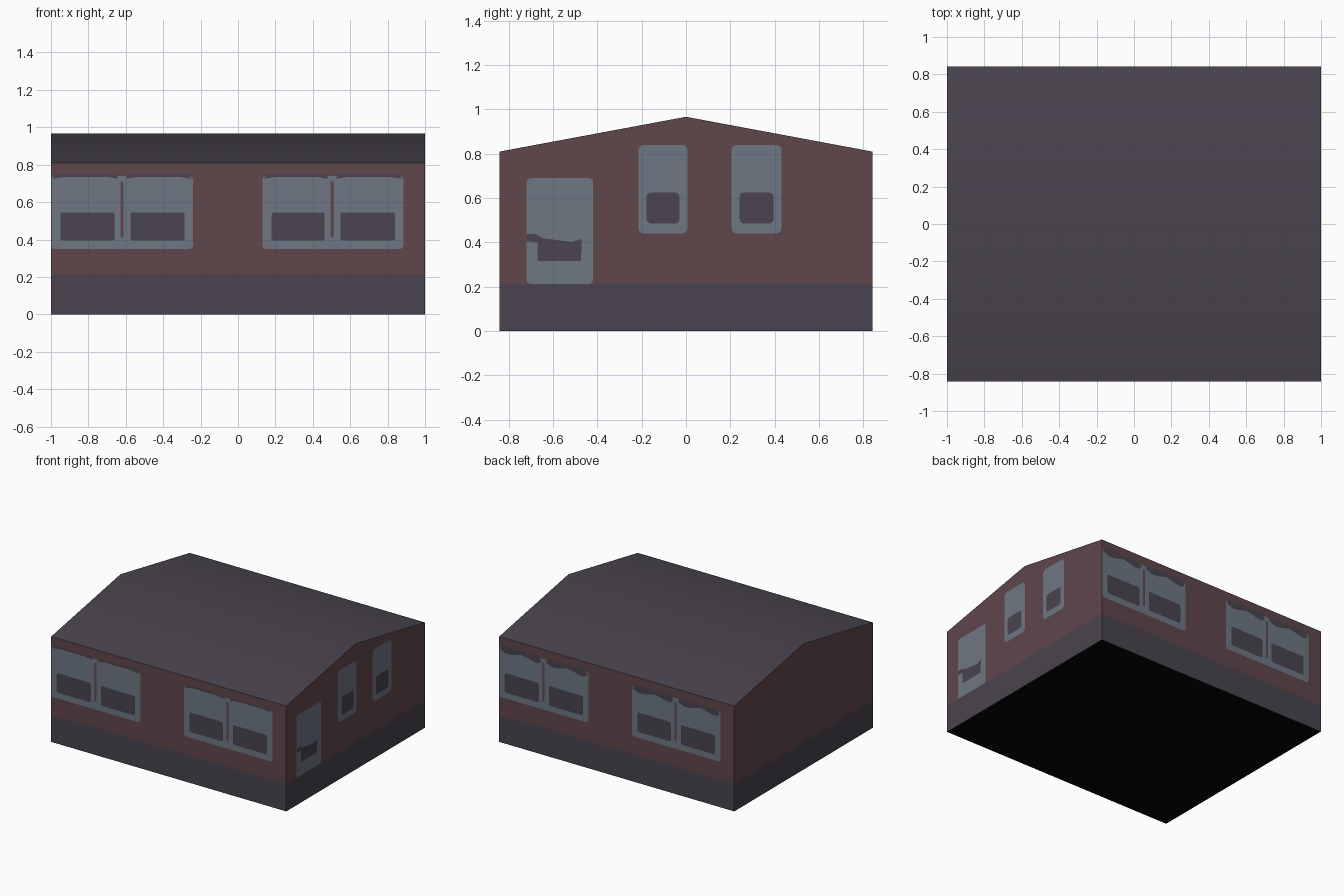
import bpy, bmesh, math

if "Cube" in bpy.data.objects:
    bpy.data.objects.remove(bpy.data.objects["Cube"])

HX, HY = 1.0, 0.842          # half length, half depth
BASE, EAVE, RIDGE = 0.212, 0.81, 0.967


def material(name, rgb):
    m = bpy.data.materials.new(name)
    lin = [((c / 255 + 0.055) / 1.055) ** 2.4 if c > 10 else c / 255 / 12.92 for c in rgb]
    m.diffuse_color = (*lin, 1)
    m.use_nodes = True
    m.node_tree.nodes["Principled BSDF"].inputs["Base Color"].default_value = m.diffuse_color
    return m


RED = material("dull red wall", (96, 71, 75))
DARK = material("dark grey", (74, 68, 78))
GLASS = material("blue grey frame", (110, 119, 131))
BLACK = material("black underside", (5, 5, 5))


def finish(name, bm, mats):
    me = bpy.data.meshes.new(name)
    bm.to_mesh(me)
    bm.free()
    for m in mats:
        me.materials.append(m)
    ob = bpy.data.objects.new(name, me)
    bpy.context.collection.objects.link(ob)
    return ob


# House body: gabled profile extruded along x, coloured by height and direction
bm = bmesh.new()
profile = [(-HY, 0), (HY, 0), (HY, EAVE), (0, RIDGE), (-HY, EAVE)]
end = bm.faces.new([bm.verts.new((-HX, y, z)) for y, z in profile])
ext = bmesh.ops.extrude_face_region(bm, geom=[end], use_keep_orig=True)
bmesh.ops.translate(bm, verts=[v for v in ext["geom"] if isinstance(v, bmesh.types.BMVert)],
                    vec=(2 * HX, 0, 0))
bmesh.ops.bisect_plane(bm, geom=bm.verts[:] + bm.edges[:] + bm.faces[:],
                       plane_co=(0, 0, BASE), plane_no=(0, 0, 1))
bmesh.ops.recalc_face_normals(bm, faces=bm.faces[:])
for f in bm.faces:
    if f.normal.z < -0.5:
        f.material_index = 2
    elif f.normal.z > 0.5:
        f.material_index = 1
        f.smooth = True               # soft ridge
    else:
        f.material_index = 1 if f.calc_center_median().z < BASE else 0
for e in bm.edges:
    e.smooth = all(f.normal.z > 0.5 for f in e.link_faces)
finish("house_body", bm, [RED, DARK, BLACK])

# Wall planes: u runs rightwards as seen from outside, d is distance off the wall
WALLS = {
    "front": lambda u, z, d: (u, -HY - d, z),
    "back": lambda u, z, d: (-u, HY + d, z),
    "right": lambda u, z, d: (HX + d, u, z),
}


def plate(name, wall, points, mat, d):
    bm = bmesh.new()
    bm.faces.new([bm.verts.new(WALLS[wall](u, z, d)) for u, z in points])
    bmesh.ops.triangulate(bm, faces=bm.faces[:])
    return finish(f"{wall}_{name}", bm, [mat])


def rounded(u0, u1, z0, z1, r=0.02):
    pts = []
    for cu, cz, a0 in ((u1 - r, z0 + r, -90), (u1 - r, z1 - r, 0),
                       (u0 + r, z1 - r, 90), (u0 + r, z0 + r, 180)):
        for k in range(4):
            a = math.radians(a0 + 30 * k)
            pts.append((cu + r * math.cos(a), cz + r * math.sin(a)))
    return pts


# Lower edge of the shade above each pane: (fraction of width, z)
SHADE = {
    "front": [(0.03, 0.725), (0.2, 0.735), (0.8, 0.735), (0.97, 0.725)],
    "back": [(0.03, 0.715), (0.18, 0.695), (0.32, 0.70), (0.42, 0.73), (0.62, 0.73),
             (0.75, 0.70), (0.9, 0.695), (0.97, 0.71)],
}

# Double windows on the long walls
for wall in ("front", "back"):
    for i, (u0, um, u1) in enumerate(((-1.0, -0.62, -0.24), (0.13, 0.503, 0.885))):
        plate(f"window_frame_{i}", wall, rounded(u0, u1, 0.35, 0.74), GLASS, 0.002)
        plate(f"window_gap_{i}", wall, rounded(um - 0.009, um + 0.009, 0.41, 0.71, 0.008), RED, 0.004)
        for j, (a, b) in enumerate(((u0, um - 0.01), (um + 0.01, u1))):
            lo = a + (0.05 if j == 0 else 0.035)
            hi = b - 0.045 if j else b - 0.03
            plate(f"pane_{i}{j}", wall, rounded(lo, hi, 0.395, 0.545, 0.012), DARK, 0.004)
            low = [(a + t * (b - a), z) for t, z in SHADE[wall]]
            top = [(b - 0.02, 0.75), (a + 0.02, 0.75)]
            plate(f"shade_{i}{j}", wall, low + top, DARK, 0.004)

# Door and two tall windows on the right gable
plate("door", "right", rounded(-0.72, -0.42, 0.212, 0.69), GLASS, 0.002)
plate("door_panel", "right",
      [(-0.67, 0.315), (-0.475, 0.315), (-0.47, 0.415), (-0.52, 0.402), (-0.6, 0.402),
       (-0.65, 0.42), (-0.68, 0.437), (-0.72, 0.437), (-0.72, 0.405), (-0.67, 0.4)], DARK, 0.004)
for i, (u0, u1) in enumerate(((-0.215, 0.007), (0.205, 0.432))):
    plate(f"window_frame_{i}", "right", rounded(u0, u1, 0.44, 0.84, 0.025), GLASS, 0.002)
    plate(f"pane_{i}", "right", rounded(u0 + 0.037, u1 - 0.036, 0.485, 0.625), DARK, 0.004)
